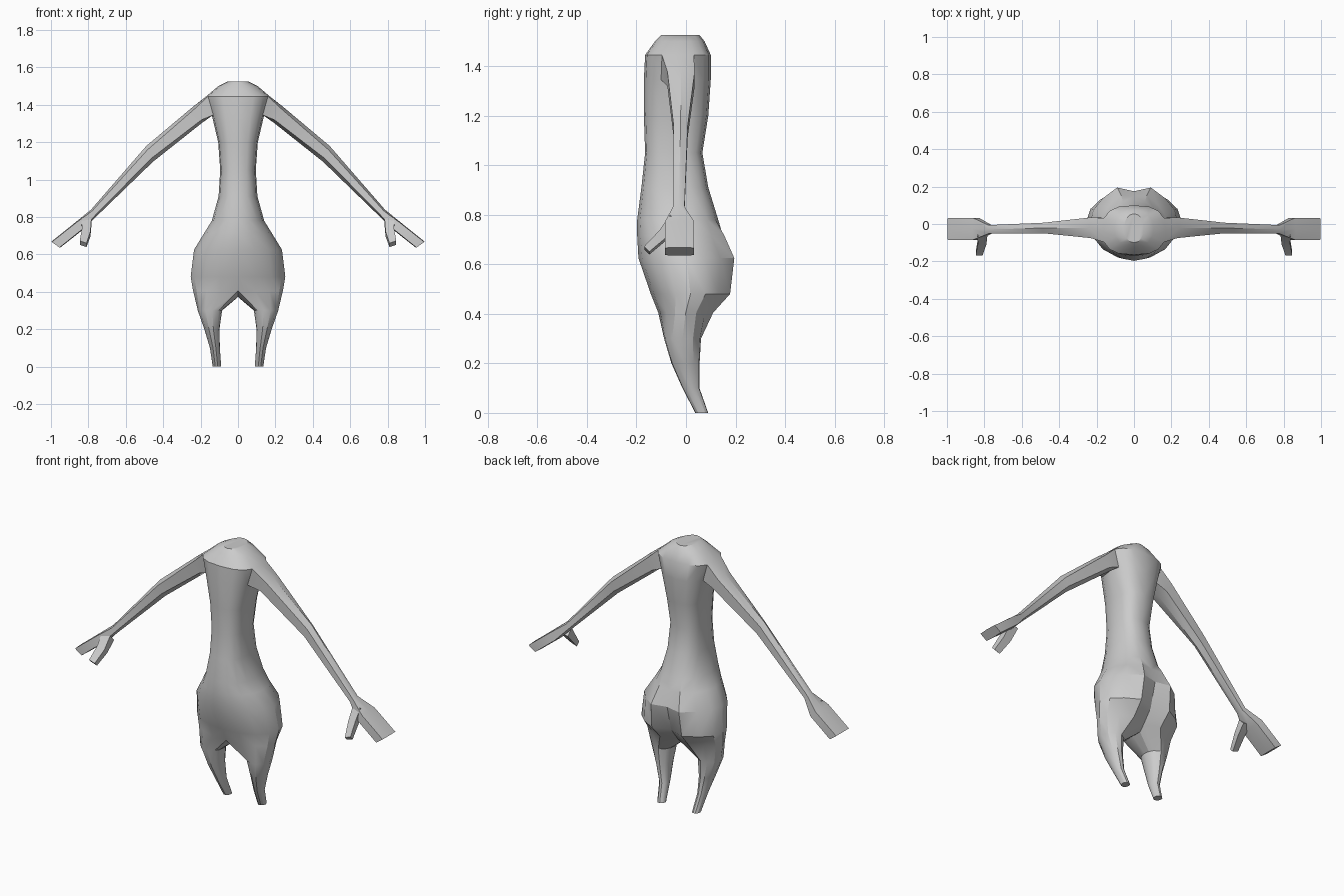
import bpy, bmesh
from math import cos, sin, radians, copysign

if "Cube" in bpy.data.objects:
    bpy.data.objects.remove(bpy.data.objects["Cube"])


def power(v, p):
    return copysign(abs(v) ** p, v)


def add_ring(bm, pts):
    return [bm.verts.new(p) for p in pts]


def bridge(bm, a, b, closed=True, skip=()):
    n = len(a)
    for i in range(n if closed else n - 1):
        if i not in skip:
            j = (i + 1) % n
            bm.faces.new((a[i], a[j], b[j], b[i]))


def half_ring(z, hw, yf, yb, cleft=0.0, p=1.0):
    """Nine points from front centre, round the side, to back centre."""
    mid, half = (yf + yb) / 2, (yb - yf) / 2
    pts = []
    for i in range(9):
        t = radians(-90 + 22.5 * i)
        x = 0 if i in (0, 8) else hw * power(cos(t), p)
        y = mid + half * power(sin(t), p)
        if cleft and i == 7:
            y = yb
        if i == 8:
            y -= cleft
        pts.append((x, y, z))
    return pts


def finish(bm, name):
    # mirror the half across x = 0 and weld the seam
    geom = bm.verts[:] + bm.edges[:] + bm.faces[:]
    bmesh.ops.mirror(bm, geom=geom, axis='X', merge_dist=0.0005)
    bmesh.ops.remove_doubles(bm, verts=bm.verts, dist=0.0005)
    bmesh.ops.recalc_face_normals(bm, faces=bm.faces)
    me = bpy.data.meshes.new(name)
    bm.to_mesh(me)
    bm.free()
    ob = bpy.data.objects.new(name, me)
    bpy.context.collection.objects.link(ob)
    bpy.ops.object.select_all(action='DESELECT')
    ob.select_set(True)
    bpy.context.view_layer.objects.active = ob
    bpy.ops.object.shade_smooth_by_angle(angle=radians(30))


bm = bmesh.new()

# Torso: z, half width, front y, back y, cleft depth, squareness
TORSO = [
    (1.525, .055, -.10, .055, 0, 1), (1.50, .105, -.125, .075, 0, .9),
    (1.445, .17, -.165, .10, 0, .75), (1.345, .14, -.17, .10, 0, .75),
    (1.20, .106, -.17, .09, 0, .75), (1.05, .095, -.165, .066, 0, .75),
    (.91, .104, -.18, .09, 0, .8), (.78, .14, -.197, .13, 0, .9),
    (.715, .18, -.197, .155, .006, 1), (.625, .235, -.192, .195, .02, 1),
    (.48, .253, -.142, .178, .04, 1), (.405, .24, -.112, .11, .03, 1)]
rings = [add_ring(bm, half_ring(*r)) for r in TORSO]
for k, (a, b) in enumerate(zip(rings, rings[1:])):
    # leave a hole at the shoulder for the arm
    bridge(bm, a, b, closed=False, skip=(3, 4) if k == 2 else ())
bm.faces.new(rings[0])

# Leg: the half ring is closed along the crotch, then lofted down
prev = rings[-1] + add_ring(bm, [(0, y, .372) for y in (.05, -.01, -.07)])
LEG_ANGLES = [-135 + 33.75 * i for i in range(9)] + [157.5, 180, 202.5]
for z, xi, xo, yf, yb in [(.30, .085, .215, -.09, .062), (.20, .099, .18, -.06, .056),
                          (.10, .097, .15, -.015, .055), (0, .09, .135, .037, .09)]:
    cx, rx, cy, ry = (xi + xo) / 2, (xo - xi) / 2, (yf + yb) / 2, (yb - yf) / 2
    cur = add_ring(bm, [(cx + rx * cos(radians(a)), cy + ry * sin(radians(a)), z)
                        for a in LEG_ANGLES])
    bridge(bm, prev, cur)
    prev = cur
bm.faces.new(prev)

# Arm and hand: top x,z / bottom x,z / front y, back y / side flatness
up, lo = rings[2], rings[3]
prev = up[3:6] + lo[5:2:-1]
ARM = [(.24, 1.39, .19, 1.305, -.075, .035, .7), (.49, 1.18, .455, 1.095, -.05, .007, .55),
       (.785, .84, .755, .805, -.052, -.006, .6), (.865, .775, .825, .735, -.085, .033, .85),
       (.998, .668, .952, .635, -.085, .033, .9)]
for tx, tz, bx, bz, yf, yb, f in ARM:
    cx, cz, dx, dz = (tx + bx) / 2, (tz + bz) / 2, (tx - bx) / 2, (tz - bz) / 2
    ym = (yf + yb) / 2
    cur = add_ring(bm, [(cx + dx * s * g, y, cz + dz * s * g) for y, s, g in
                        [(yf, 1, f), (ym, 1, 1), (yb, 1, f),
                         (yb, -1, f), (ym, -1, 1), (yf, -1, f)]])
    bridge(bm, prev, cur)
    prev = cur
bm.faces.new(prev)
finish(bm, "body")

# Thumbs: short four-sided tubes angled forward and down
bm = bmesh.new()
prev = None
for x, y, z, w, h in [(.81, -.045, .775, .026, .026), (.812, -.095, .715, .023, .02),
                      (.828, -.158, .656, .018, .015)]:
    cur = add_ring(bm, [(x + sx * w, y - sz * h * .7, z - sz * h * -.7 + sx * .006)
                        for sx, sz in [(-1, -1), (1, -1), (1, 1), (-1, 1)]])
    if prev:
        bridge(bm, prev, cur)
    else:
        bm.faces.new(cur)
    prev = cur
bm.faces.new(prev)
finish(bm, "thumbs")
